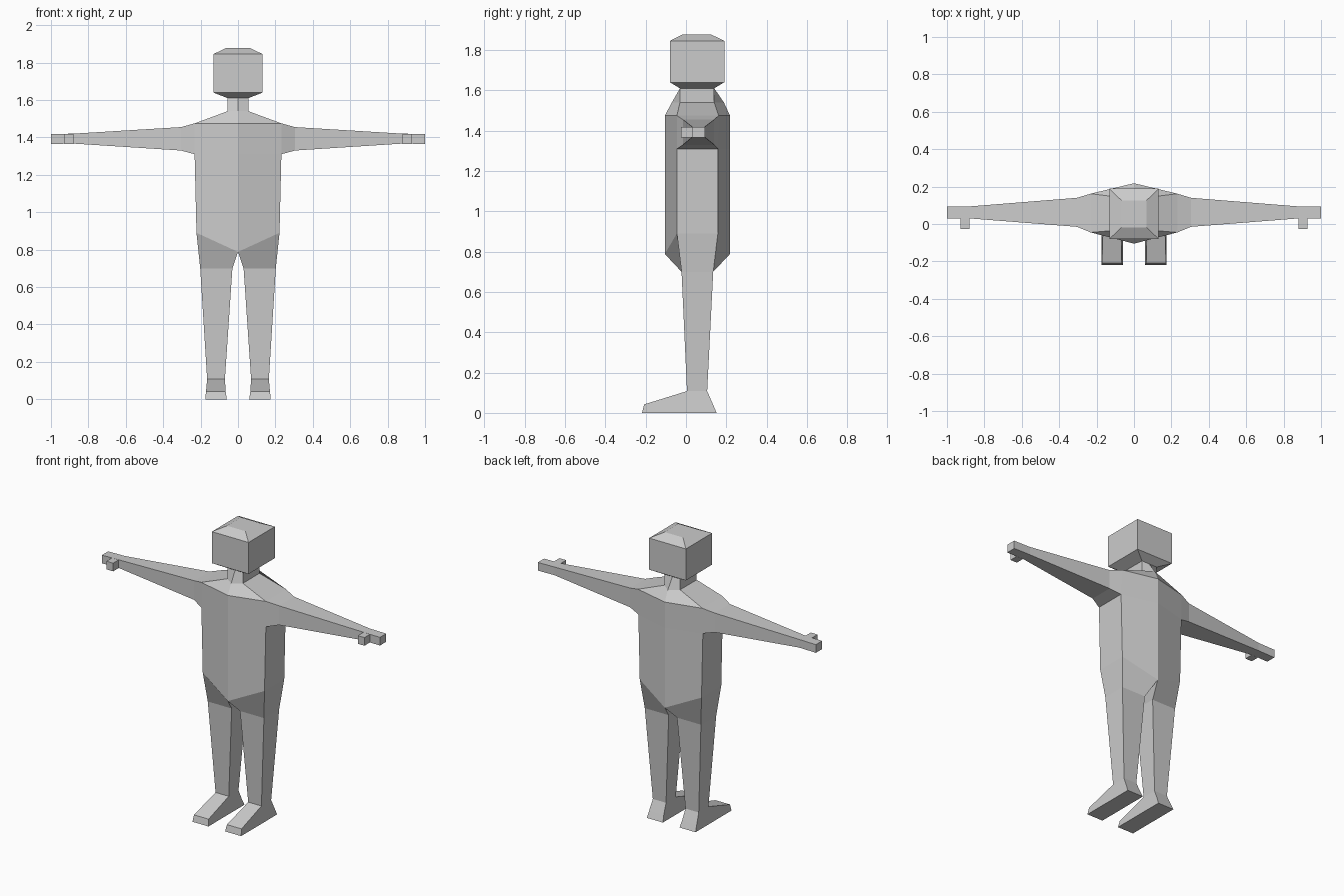
import bpy

if "Cube" in bpy.data.objects:
    bpy.data.objects.remove(bpy.data.objects["Cube"])

skin = bpy.data.materials.new("light grey")
skin.diffuse_color = (0.6, 0.6, 0.6, 1)
skin.use_nodes = True
skin.node_tree.nodes["Principled BSDF"].inputs["Base Color"].default_value = skin.diffuse_color


def loft(name, rings, closed=True, start=False, end=False, skip=(), mirror=True):
    """Bridge equal rings; skip holds (section, side) openings."""
    n = len(rings[0])
    verts = [p for ring in rings for p in ring]
    faces = []
    for r in range(len(rings) - 1):
        for i in range(n if closed else n - 1):
            if (r, i) not in skip:
                j = (i + 1) % n
                faces.append((r * n + i, r * n + j, (r + 1) * n + j, (r + 1) * n + i))
    if start:
        faces.append(tuple(reversed(range(n))))
    if end:
        faces.append(tuple(range(len(verts) - n, len(verts))))
    mesh = bpy.data.meshes.new(name)
    mesh.from_pydata(verts, [], faces)
    mesh.materials.append(skin)
    ob = bpy.data.objects.new(name, mesh)
    bpy.context.collection.objects.link(ob)
    if mirror:
        ob.modifiers.new("mirror", 'MIRROR').use_axis[0] = True
    return ob


def flat(x0, x1, y0, y1, z):
    """Rectangle facing up."""
    return [(x0, y0, z), (x1, y0, z), (x1, y1, z), (x0, y1, z)]


def upright(x, y0, y1, z0, z1):
    """Rectangle facing +x."""
    return [(x, y0, z0), (x, y1, z0), (x, y1, z1), (x, y0, z1)]


def half(x, y0, y1, z, c0, c1, cz):
    """Half of a body section: centre front, side front, side back, centre back."""
    return [(0, c0, cz), (x, y0, z), (x, y1, z), (0, c1, cz)]


# shared sections
ankle = flat(0.07, 0.165, 0.005, 0.105, 0.108)
thigh = flat(0.03, 0.202, -0.022, 0.135, 0.70)
waist = half(0.222, -0.045, 0.158, 0.89, -0.105, 0.218, 0.788)
collar = half(0.056, -0.03, 0.14, 1.54, -0.07, 0.188, 1.54)

# feet, with a short upright toe
toe_line = [(0.066, -0.208, 0.042), (0.171, -0.208, 0.042),
            (0.171, 0.134, 0.042), (0.066, 0.134, 0.042)]
loft("foot", [flat(0.06, 0.175, -0.218, 0.152, 0), toe_line, ankle], start=True)

# legs and pelvis
loft("leg", [ankle, thigh])
loft("pelvis", [thigh, waist])

# torso, open at the side where the arm joins
loft("torso", [waist,
               half(0.232, -0.045, 0.158, 1.31, -0.105, 0.218, 1.31),
               half(0.232, -0.045, 0.162, 1.475, -0.105, 0.218, 1.475),
               collar], closed=False, skip={(1, 1)})

# neck
loft("neck", [collar, half(0.056, -0.03, 0.14, 1.61, -0.03, 0.14, 1.61)], closed=False)

# arms with hands
shoulder = [(0.232, -0.045, 1.31), (0.232, 0.158, 1.31),
            (0.232, 0.162, 1.475), (0.232, -0.045, 1.475)]
loft("arm", [shoulder,
             upright(0.305, -0.015, 0.14, 1.33, 1.455),
             upright(0.88, 0.03, 0.094, 1.367, 1.42),
             upright(1.0, 0.03, 0.094, 1.365, 1.418)], end=True)
loft("thumb", [upright(0.88, -0.026, 0.03, 1.366, 1.419),
               upright(0.928, -0.026, 0.03, 1.366, 1.419)], start=True, end=True)

# head with bevelled crown and chin
loft("head", [flat(-0.056, 0.056, -0.03, 0.14, 1.61),
              flat(-0.132, 0.132, -0.08, 0.19, 1.64),
              flat(-0.132, 0.132, -0.08, 0.19, 1.845),
              flat(-0.066, 0.066, -0.018, 0.125, 1.877)], end=True, mirror=False)
